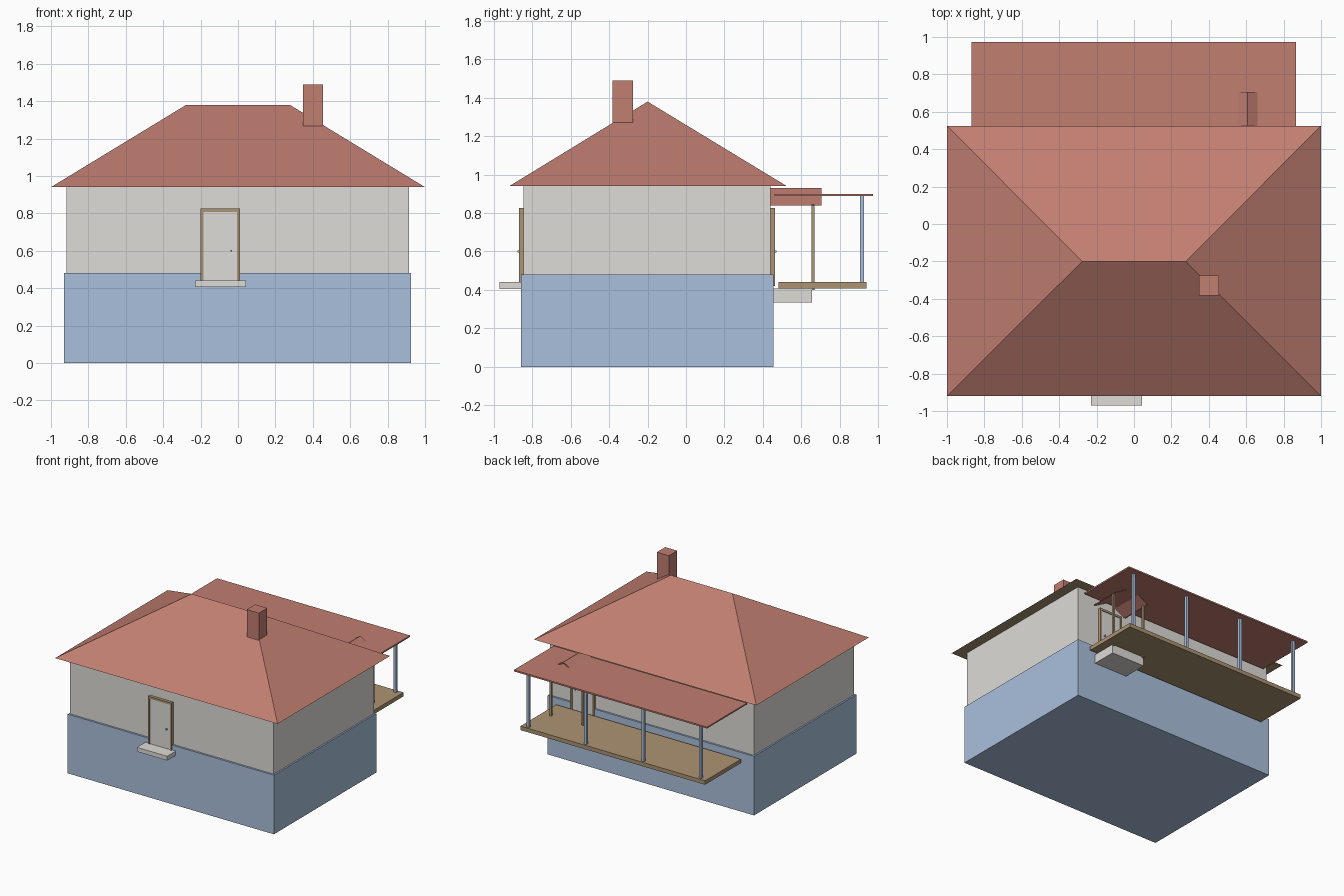
import bpy
import bmesh

cube = bpy.data.objects.get("Cube")
if cube:
    bpy.data.objects.remove(cube, do_unlink=True)


def srgb(r, g, b):
    return tuple((c / 255 / 12.92 if c < 11 else ((c / 255 + 0.055) / 1.055) ** 2.4)
                 for c in (r, g, b)) + (1.0,)


def material(name, color):
    m = bpy.data.materials.new(name)
    m.use_nodes = True
    m.diffuse_color = color
    m.node_tree.nodes["Principled BSDF"].inputs["Base Color"].default_value = color
    return m


plaster = material("pale grey plaster", srgb(222, 220, 216))
tile = material("terracotta roof", srgb(193, 126, 113))
blue = material("soft blue paint", srgb(170, 192, 221))
wood = material("tan wood", srgb(172, 148, 115))


def finish(name, bm, *mats):
    bmesh.ops.recalc_face_normals(bm, faces=bm.faces)
    mesh = bpy.data.meshes.new(name)
    bm.to_mesh(mesh)
    bm.free()
    for m in mats:
        mesh.materials.append(m)
    obj = bpy.data.objects.new(name, mesh)
    bpy.context.collection.objects.link(obj)
    return obj


def box(name, mat, x, y, z):
    """Box from its (min, max) range on each axis."""
    bm = bmesh.new()
    bmesh.ops.create_cube(bm, size=1)
    for v in bm.verts:
        v.co = [r[0] if c < 0 else r[1] for c, r in zip(v.co, (x, y, z))]
    return finish(name, bm, mat)


# House body
box("foundation", blue, (-0.93, 0.925), (-0.86, 0.455), (0, 0.48))
box("walls", plaster, (-0.918, 0.913), (-0.845, 0.44), (0.48, 0.94))

# Hipped roof with a wooden soffit underneath
bm = bmesh.new()
eaves = [bm.verts.new((x, y, 0.94)) for x, y in
         ((-1, -0.92), (1, -0.92), (1, 0.525), (-1, 0.525))]
left_end, right_end = [bm.verts.new((x, -0.2, 1.38)) for x in (-0.277, 0.277)]
a, b, c, d = eaves
for corners in ((a, b, right_end, left_end), (b, c, right_end),
                (c, d, left_end, right_end), (d, a, left_end)):
    bm.faces.new(corners)
bm.faces.new(eaves).material_index = 1
finish("main_roof", bm, tile, wood)

box("chimney", tile, (0.347, 0.455), (-0.383, -0.275), (1.265, 1.49))


# Doors: leaf, frame and knob, with "out" giving the facing direction
def door(prefix, cx, wall_y, out):
    def depth(near, far):
        return tuple(sorted((wall_y + out * near, wall_y + out * far)))
    box(prefix + "_door_leaf", plaster, (cx - 0.09, cx + 0.09),
        depth(0, 0.018), (0.42, 0.81))
    for side, s in (("left", 1), ("right", -1)):
        edges = sorted((cx + s * 0.09, cx + s * 0.106))
        box(f"{prefix}_door_jamb_{side}", wood, edges, depth(-0.005, 0.024), (0.42, 0.825))
    box(prefix + "_door_lintel", wood, (cx - 0.09, cx + 0.09),
        depth(-0.005, 0.024), (0.808, 0.825))
    box(prefix + "_door_knob", blue, (cx + 0.056, cx + 0.064),
        depth(0.018, 0.032), (0.595, 0.605))


door("front", -0.095, -0.845, -1)
door("back", 0.61, 0.44, 1)
box("front_step", plaster, (-0.23, 0.042), (-0.97, -0.855), (0.405, 0.44))
box("back_step", plaster, (0.457, 0.76), (0.45, 0.657), (0.335, 0.408))

# Back porch
box("porch_deck", wood, (-0.83, 0.83), (0.482, 0.94), (0.408, 0.44))
box("porch_roof", tile, (-0.87, 0.866), (0.46, 0.973), (0.888, 0.9))
for i in range(4):
    x = -0.775 + i * 1.55 / 3
    box(f"porch_post_{i + 1}", blue, (x - 0.011, x + 0.011), (0.905, 0.927), (0.44, 0.888))

# Small gabled canopy over the back door, on two slim posts
bm = bmesh.new()
outline = ((-0.155, 0.84), (0, 0.93), (0.155, 0.84), (0.14, 0.84), (0, 0.92), (-0.14, 0.84))
front = [bm.verts.new((0.608 + x, 0.44, z)) for x, z in outline]
back = [bm.verts.new((0.608 + x, 0.705, z)) for x, z in outline]
for i in range(6):
    j = (i + 1) % 6
    bm.faces.new((front[i], front[j], back[j], back[i]))
for ring in (front, back):
    bm.faces.new((ring[0], ring[1], ring[4], ring[5]))
    bm.faces.new((ring[1], ring[2], ring[3], ring[4]))
finish("door_canopy", bm, tile)
for side, s in (("left", 1), ("right", -1)):
    x = 0.608 + s * 0.143
    box("canopy_post_" + side, wood, (x - 0.008, x + 0.008), (0.652, 0.668), (0.4, 0.845))
